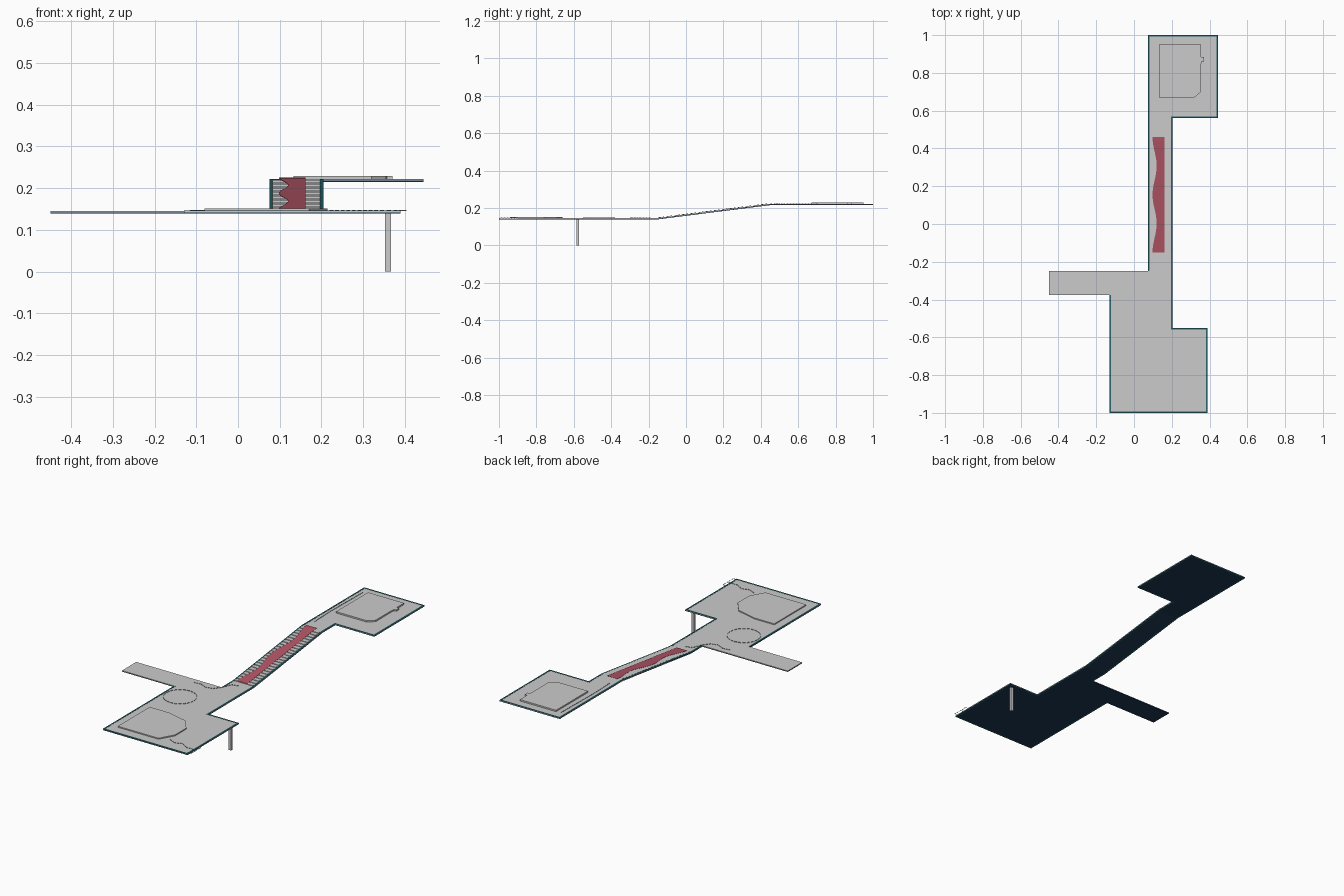
import bpy, bmesh, math
from mathutils import Vector

if "Cube" in bpy.data.objects:
    bpy.data.objects.remove(bpy.data.objects["Cube"])

Y0, Y1, ZL, ZU = -0.15, 0.45, 0.145, 0.221   # ramp ends and floor heights


def floor_z(y):
    t = min(max((y - Y0) / (Y1 - Y0), 0), 1)
    return ZL + (ZU - ZL) * t


def mat(name, col):
    m = bpy.data.materials.new(name)
    m.diffuse_color = (*col, 1)
    m.use_nodes = True
    m.node_tree.nodes["Principled BSDF"].inputs["Base Color"].default_value = m.diffuse_color
    return m


TEAL = mat("teal", (0.02, 0.13, 0.15))
BLUE = mat("blue", (0.012, 0.04, 0.09))
RED = mat("red", (0.45, 0.09, 0.13))


def finish(bm, name, material=None):
    bmesh.ops.recalc_face_normals(bm, faces=bm.faces)
    me = bpy.data.meshes.new(name)
    bm.to_mesh(me)
    bm.free()
    ob = bpy.data.objects.new(name, me)
    bpy.context.collection.objects.link(ob)
    if material:
        me.materials.append(material)
    return ob


def slab(name, polys, top, thick, material=None):
    """Plates that share edges, draped on the floor profile and thickened."""
    bm = bmesh.new()
    shared = {}
    for poly in polys:
        for p in poly:
            if p not in shared:
                shared[p] = bm.verts.new((p[0], p[1], floor_z(p[1]) + top))
        bm.faces.new([shared[p] for p in poly])
    ext = bmesh.ops.extrude_face_region(bm, geom=bm.faces[:], use_keep_orig=True)
    for v in ext["geom"]:
        if isinstance(v, bmesh.types.BMVert):
            v.co.z -= thick
    return finish(bm, name, material)


def box(bm, x0, x1, y0, y1, z0, z1):
    r = bmesh.ops.create_cube(bm, size=1)
    for v in r["verts"]:
        v.co = ((x0 + x1) / 2 + v.co.x * (x1 - x0),
                (y0 + y1) / 2 + v.co.y * (y1 - y0),
                (z0 + z1) / 2 + v.co.z * (z1 - z0))


# Floor: lower hall with side branch, ramp, upper hall
lower = [(-0.13, -1), (0.39, -1), (0.39, -0.55), (0.205, -0.55), (0.205, Y0), (0.075, Y0),
         (0.075, -0.25), (-0.45, -0.25), (-0.45, -0.375), (-0.13, -0.375)]
ramp = [(0.075, Y0), (0.205, Y0), (0.205, Y1), (0.075, Y1)]
upper = [(0.075, Y1), (0.205, Y1), (0.205, 0.56), (0.445, 0.56), (0.445, 1), (0.075, 1)]
slab("floor", [lower, ramp, upper], 0, 0.003)
slab("floor_underside", [lower, ramp, upper], -0.003, 0.003, BLUE)

# Teal edging swept along the outline, open at the branch
path = [(-0.13, -0.375), (-0.13, -1), (0.39, -1), (0.39, -0.55), (0.205, -0.55), (0.205, Y0),
        (0.205, Y1), (0.205, 0.56), (0.445, 0.56), (0.445, 1), (0.075, 1), (0.075, Y1),
        (0.075, Y0), (0.075, -0.25)]
bm = bmesh.new()
norms = []
for a, b in zip(path, path[1:]):
    d = (Vector(b) - Vector(a)).normalized()
    norms.append(Vector((-d.y, d.x)))
rings = []
for i, p in enumerate(path):
    n1, n2 = norms[max(i - 1, 0)], norms[min(i, len(norms) - 1)]
    n = (n1 + n2) / (1 + n1.dot(n2))
    a, b, z = Vector(p), Vector(p) + n * 0.008, floor_z(p[1])
    rings.append([bm.verts.new((q.x, q.y, z + h)) for q, h in
                  ((a, -0.0062), (b, -0.0062), (b, 0.001), (a, 0.001))])
for r, s in zip(rings, rings[1:]):
    for k in range(4):
        bm.faces.new((r[k], r[(k + 1) % 4], s[(k + 1) % 4], s[k]))
bm.faces.new(rings[0])
bm.faces.new(rings[-1])
finish(bm, "edging", TEAL)

# Steps on the ramp
bm = bmesh.new()
N = 24
for i in range(N):
    a = Y0 + (Y1 - Y0) * i / N
    b = Y0 + (Y1 - Y0) * (i + 1) / N
    box(bm, 0.083, 0.197, a, b, floor_z(a) - 0.002, floor_z(b))
finish(bm, "steps")

# Carpet with a wavy left edge
strips = []
M = 32
edge = []
for i in range(M + 1):
    y = Y0 + 0.61 * i / M
    edge.append((0.109 - 0.011 * math.cos(4 * math.pi * i / M), y))
for a, b in zip(edge, edge[1:]):
    strips.append([a, (0.162, a[1]), (0.162, b[1]), b])
slab("carpet", strips, 0.0045, 0.001, RED)

# Raised platforms
slab("lower_platform", [[(-0.08, -0.94), (0.17, -0.94), (0.215, -0.86), (0.215, -0.76),
                         (0.16, -0.69), (0.04, -0.66), (-0.08, -0.66)]], 0.006, 0.006)
slab("upper_platform", [[(0.133, 0.67), (0.32, 0.67), (0.355, 0.70), (0.355, 0.84), (0.357, 0.86),
                         (0.37, 0.86), (0.37, 0.885), (0.355, 0.885), (0.355, 0.95),
                         (0.133, 0.95)]], 0.008, 0.008)

# Support post
bm = bmesh.new()
box(bm, 0.352, 0.367, -0.586, -0.571, 0, 0.14)
finish(bm, "post")


def dashes(name, pts, step=0.016):
    """Thin upright dashes following a path on the floor."""
    bm = bmesh.new()
    for a, b in zip(pts, pts[1:]):
        a, b = Vector(a), Vector(b)
        d = (b - a).normalized()
        n = Vector((-d.y, d.x)) * 0.0006
        count = max(1, round((b - a).length / step))
        for k in range(count):
            p = a.lerp(b, k / count)
            q = a.lerp(b, (k + 0.65) / count)
            base = [bm.verts.new((v.x, v.y, floor_z(v.y))) for v in (p - n, q - n, q + n, p + n)]
            top = [bm.verts.new(v.co + Vector((0, 0, 0.003))) for v in base]
            bm.faces.new(top)
            for j in range(4):
                bm.faces.new((base[j], base[(j + 1) % 4], top[(j + 1) % 4], top[j]))
    finish(bm, name)


# Dashed floor markings
ring = [(-0.03 + 0.085 * math.cos(t * math.pi / 12), -0.465 + 0.085 * math.sin(t * math.pi / 12))
        for t in range(25)]
dashes("ring_marking", ring)
dashes("branch_marking", [(-0.07, -0.285), (-0.03, -0.28), (0.01, -0.3), (0.05, -0.29),
                          (0.08, -0.25), (0.1, -0.2), (0.14, -0.19)])
dashes("corner_marking", [(0.22, -0.91), (0.26, -0.93), (0.30, -0.915), (0.34, -0.94),
                          (0.405, -0.94)])
dashes("edge_marking", [(0.385, -0.99), (0.403, -0.99), (0.403, -0.9), (0.385, -0.9)])
dashes("upper_marking", [(0.14, 0.47), (0.105, 0.52), (0.1, 0.65), (0.105, 0.95)])
